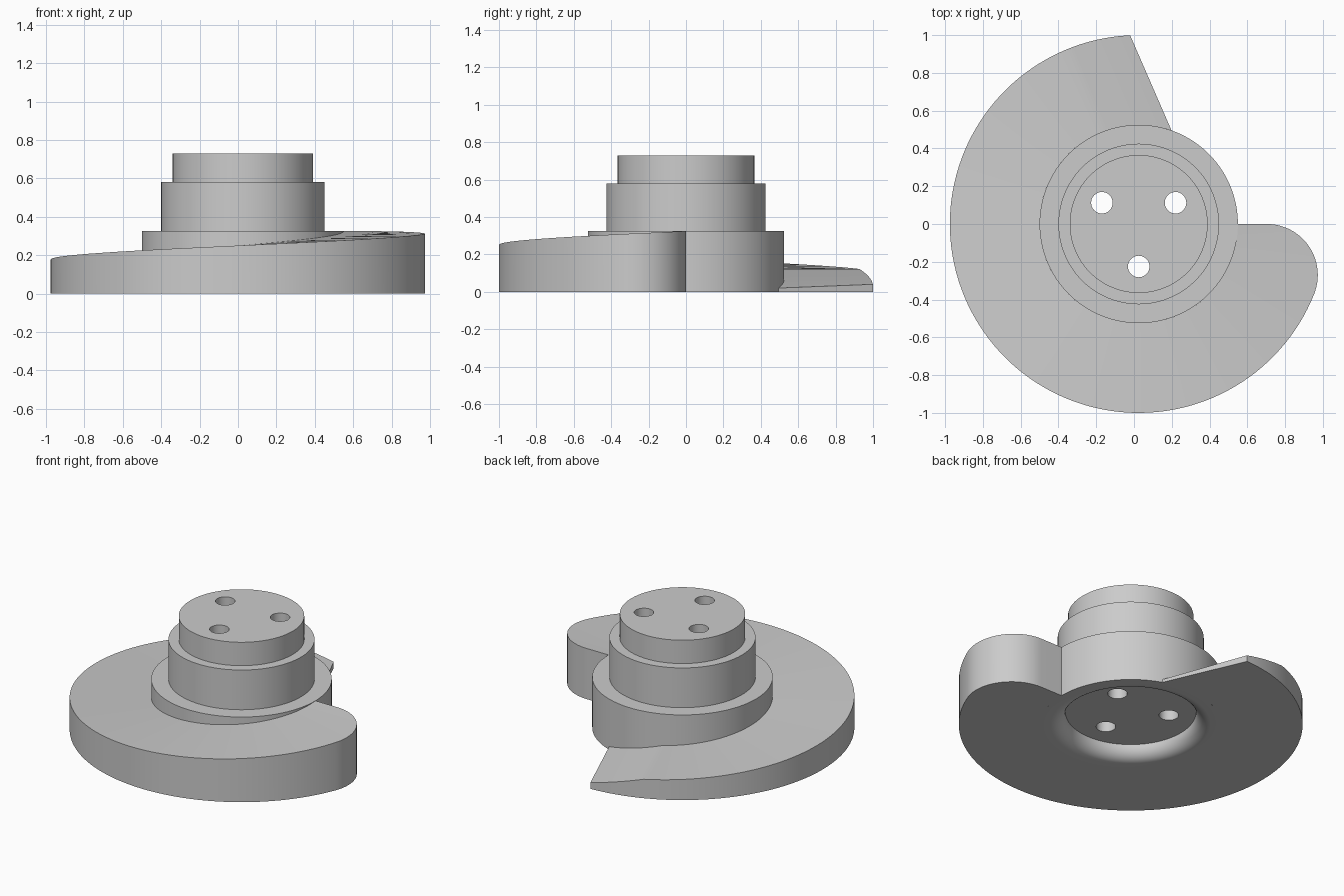
import bpy
import bmesh
from math import sin, cos, atan2, radians, degrees, pi
from mathutils import Matrix, Vector

if "Cube" in bpy.data.objects:
    bpy.data.objects.remove(bpy.data.objects["Cube"], do_unlink=True)

AXIS = Vector((0.025, 0, 0))     # hub axis
HUB_R = 0.525
RAMP_TOP = 0.325

grey = bpy.data.materials.new("plain grey")
grey.use_nodes = True
grey.diffuse_color = (0.6, 0.6, 0.6, 1)
grey.node_tree.nodes["Principled BSDF"].inputs["Base Color"].default_value = grey.diffuse_color


def make_object(name, bm):
    bmesh.ops.recalc_face_normals(bm, faces=bm.faces)
    mesh = bpy.data.meshes.new(name)
    bm.to_mesh(mesh)
    bm.free()
    mesh.materials.append(grey)
    ob = bpy.data.objects.new(name, mesh)
    ob.location = AXIS
    bpy.context.collection.objects.link(ob)
    return ob


def activate(ob):
    bpy.ops.object.select_all(action='DESELECT')
    ob.select_set(True)
    bpy.context.view_layer.objects.active = ob


def smooth(ob):
    activate(ob)
    bpy.ops.object.shade_smooth_by_angle(angle=radians(30))


def polar(r, deg, z=0.0):
    return Vector((r * cos(radians(deg)), r * sin(radians(deg)), z))


def lathe(profile, sides=128):
    bm = bmesh.new()
    rings = [[bm.verts.new(polar(r, 360 * i / sides, z)) for i in range(sides)]
             for r, z in profile]
    for a, b in zip(rings, rings[1:]):
        for i in range(sides):
            j = (i + 1) % sides
            bm.faces.new((a[i], a[j], b[j], b[i]))
    bm.faces.new(rings[0])
    bm.faces.new(rings[-1])
    return bm


# Stepped hub with a round-lipped recess underneath
RECESS_R, LIP = 0.38, 0.085
lip = [(RECESS_R + LIP * (1 - cos(t)), LIP * (1 - sin(t)))
       for t in (i * pi / 20 for i in range(11))]
steps = [(HUB_R, 0), (HUB_R, RAMP_TOP), (0.425, RAMP_TOP), (0.425, 0.58),
         (0.365, 0.58), (0.365, 0.73)]
hub = make_object("stepped_hub", lathe(lip + steps))

# Three through holes
bm = bmesh.new()
for angle in (30, 150, 270):
    bmesh.ops.create_cone(bm, cap_ends=True, segments=40, radius1=0.057, radius2=0.057,
                          depth=2, matrix=Matrix.Translation(polar(0.225, angle)))
cutter = make_object("hole_cutter", bm)
cutter.hide_render = True
cut = hub.modifiers.new("holes", 'BOOLEAN')
cut.operation = 'DIFFERENCE'
cut.solver = 'EXACT'
cut.object = cutter
activate(hub)
bpy.ops.object.modifier_apply(modifier=cut.name)
bpy.data.objects.remove(cutter, do_unlink=True)
smooth(hub)

# Spiral ramp: pairs of inner and outer points, climbing around the hub
INNER_START, OUTER_START, LEAD_END = 70.7, 92.6, 112
LEAD_Z = 0.122


def ramp_height(p):
    a = (degrees(atan2(p.y, p.x)) - 60) % 360 + 60
    return LEAD_Z + (RAMP_TOP - LEAD_Z) * (a - LEAD_END) / (360 - LEAD_END)


stations = []
# thin leading edge
for i in range(12):
    t = i / 12
    stations.append((
        polar(HUB_R, INNER_START + t * (LEAD_END - INNER_START), 0.02 + t * (LEAD_Z - 0.02)),
        polar(1, OUTER_START + t * (LEAD_END - OUTER_START), 0.04 + t * (LEAD_Z - 0.04))))
# main sweep
END_R = 0.27
end_angle = -degrees(atan2(END_R, 0.678))
sweep = 360 + end_angle - LEAD_END
pairs = [(polar(HUB_R, LEAD_END + sweep * i / 90), polar(1, LEAD_END + sweep * i / 90))
         for i in range(91)]
# rounded trailing end
end_centre = Vector((0.678, -END_R, 0))
for i in range(1, 33):
    t = i / 32
    pairs.append((polar(HUB_R, end_angle * (1 - t)),
                  end_centre + polar(END_R, end_angle + t * (90 - end_angle))))
for pair in pairs:
    for p in pair:
        p.z = ramp_height(p)
stations += pairs

bm = bmesh.new()
rows = []
for inner, outer in stations:
    rows.append([bm.verts.new(p) for p in (
        (inner.x, inner.y, 0), inner, outer, (outer.x, outer.y, 0))])
for a, b in zip(rows, rows[1:]):
    for k in range(4):
        n = (k + 1) % 4
        bm.faces.new((a[k], a[n], b[n], b[k]))
bm.faces.new(rows[0])
bm.faces.new(rows[-1])
smooth(make_object("spiral_ramp", bm))
